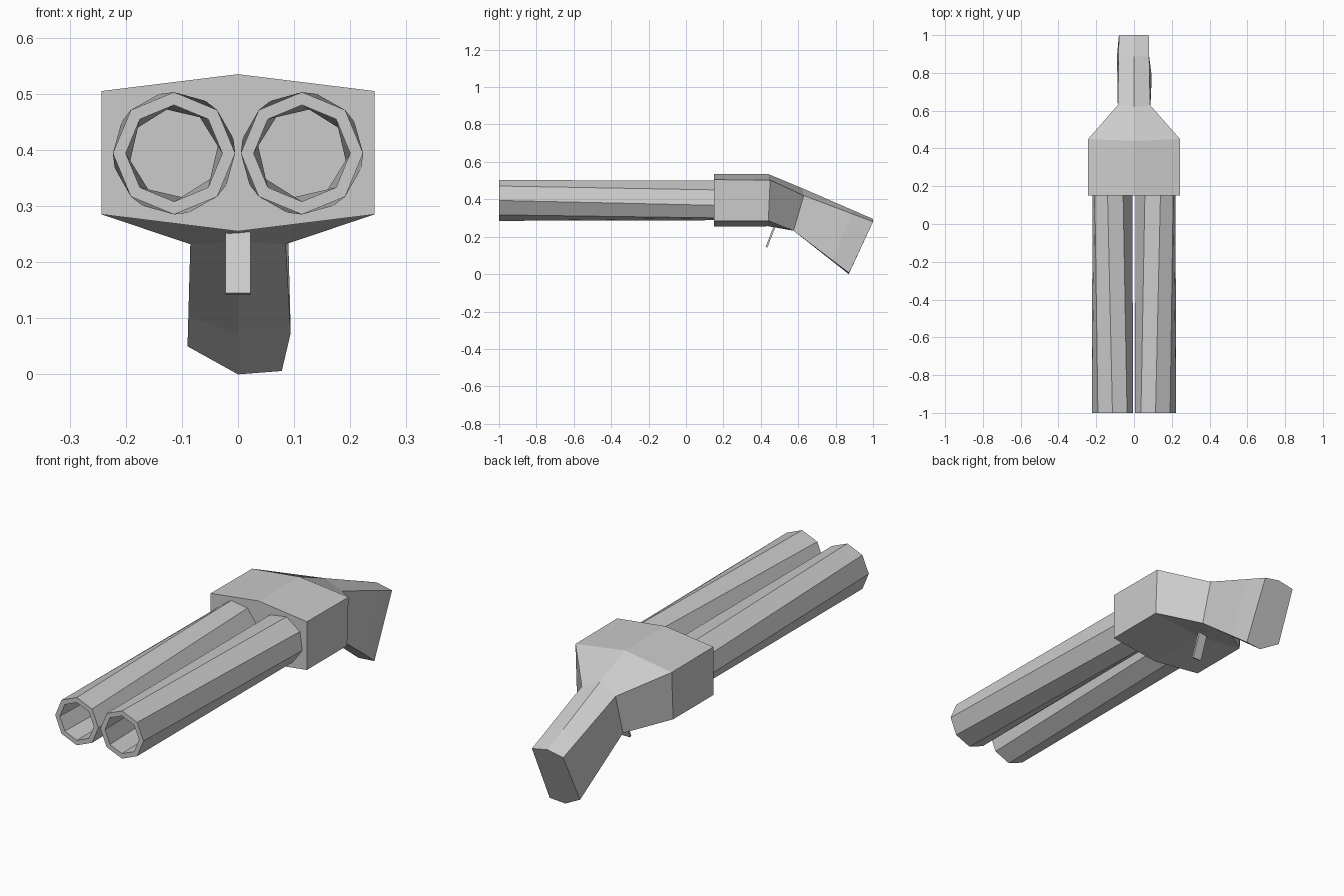
import bpy, bmesh
from math import cos, sin, pi, radians
from mathutils import Matrix, Vector

old = bpy.data.objects.get("Cube")
if old:
    bpy.data.objects.remove(old, do_unlink=True)

grey = bpy.data.materials.new("plain grey")
grey.use_nodes = True
grey.diffuse_color = (0.6, 0.6, 0.6, 1)
grey.node_tree.nodes["Principled BSDF"].inputs["Base Color"].default_value = grey.diffuse_color


def finish(name, bm):
    """Turn a bmesh into a flat-shaded grey object."""
    bmesh.ops.recalc_face_normals(bm, faces=bm.faces)
    mesh = bpy.data.meshes.new(name)
    bm.to_mesh(mesh)
    bm.free()
    mesh.materials.append(grey)
    obj = bpy.data.objects.new(name, mesh)
    bpy.context.collection.objects.link(obj)
    return obj


def loft(name, rings):
    """Skin a list of equal rings and close both ends."""
    bm = bmesh.new()
    loops = [[bm.verts.new(p) for p in ring] for ring in rings]
    for a, b in zip(loops, loops[1:]):
        for i in range(len(a)):
            j = (i + 1) % len(a)
            bm.faces.new((a[i], a[j], b[j], b[i]))
    bm.faces.new(loops[0])
    bm.faces.new(loops[-1])
    return finish(name, bm)


def octagon(side, radius, y, turn):
    """Ring of a barrel; side mirrors it, turn twists it."""
    ring = []
    for k in range(8):
        a = k * pi / 4 + radians(turn)
        ring.append((side * (0.114 - radius * cos(a)), y, 0.394 + radius * sin(a)))
    return ring


# Twin barrels: outside, muzzle rim and deep bore in one skin
for name, side in (("left_barrel", 1), ("right_barrel", -1)):
    loft(name, [octagon(side, 0.109, 0.17, 14), octagon(side, 0.109, -1, 0),
                octagon(side, 0.086, -1, 0), octagon(side, 0.082, 0.14, 14)])


def body_ring(half, top, shoulder, belly, keel):
    """Six-sided section; each argument after half is (y, z)."""
    return [(0, *top), (half, *shoulder), (half, *belly),
            (0, *keel), (-half, *belly), (-half, *shoulder)]


# Receiver block tapering into the neck of the grip
neck = body_ring(0.085, (0.62, 0.46), (0.63, 0.42), (0.575, 0.232), (0.57, 0.236))
loft("receiver", [
    body_ring(0.243, (0.15, 0.535), (0.15, 0.505), (0.15, 0.285), (0.15, 0.255)),
    body_ring(0.243, (0.44, 0.535), (0.45, 0.503), (0.44, 0.285), (0.44, 0.256)),
    neck])

# Grip with a slightly uneven butt
butt = [(0, 1.0, 0.295), (0.078, 1.0, 0.28), (0.078, 0.872, 0.006),
        (0, 0.87, 0), (-0.09, 0.892, 0.05), (-0.08, 1.0, 0.28)]
middle = [Vector(a).lerp(Vector(b), 0.7) for a, b in zip(neck, butt)]
middle[2].x = 0.094
loft("grip", [neck, middle, butt])

# Thin slanted trigger blade
bm = bmesh.new()
bmesh.ops.create_cube(bm, size=1, matrix=Matrix.Translation((0, 0.453, 0.202))
                      @ Matrix.Rotation(radians(-21), 4, "X")
                      @ Matrix.Diagonal((0.044, 0.01, 0.125, 1)))
finish("trigger", bm)
